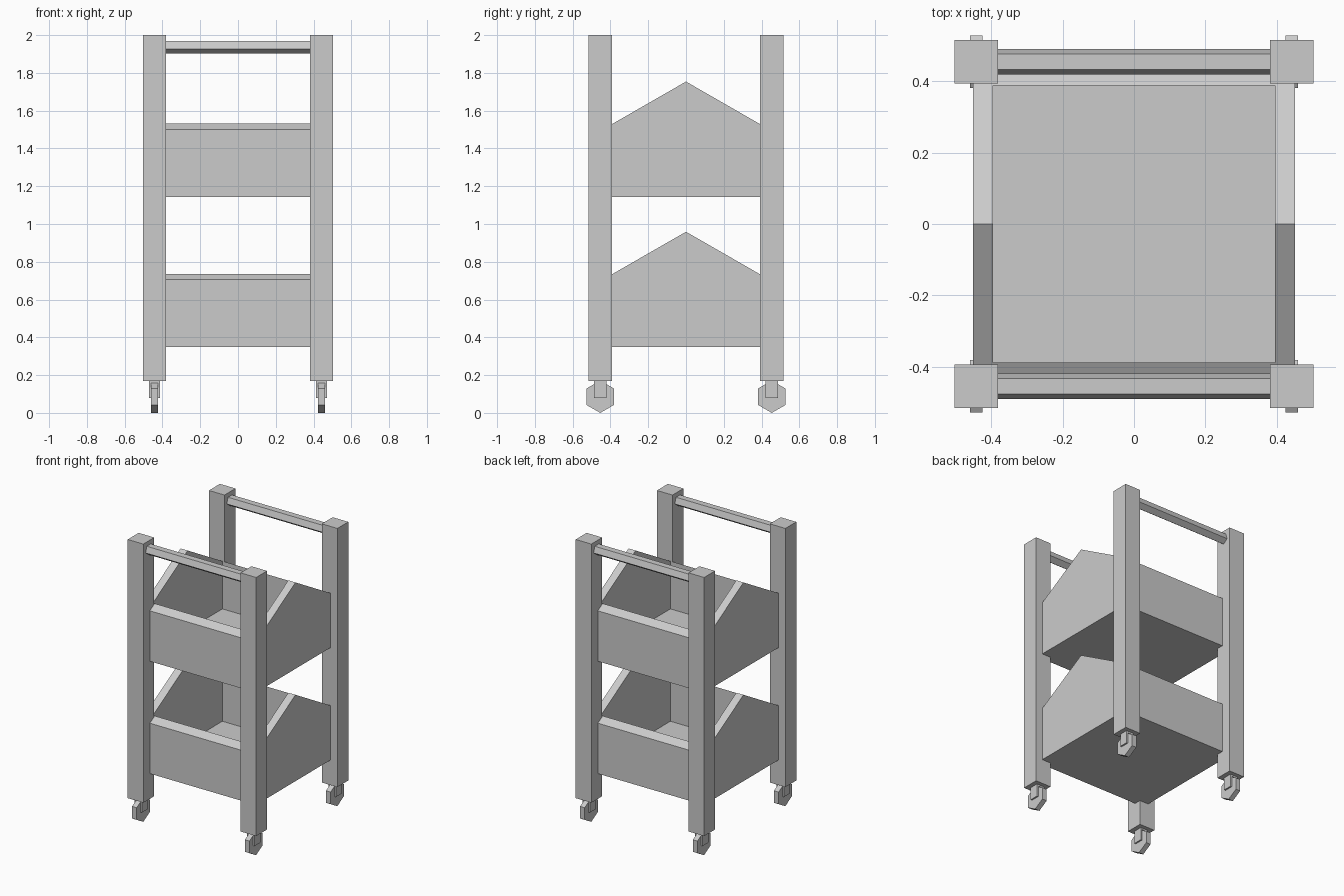
import bpy
from math import cos, sin, pi

if "Cube" in bpy.data.objects:
    bpy.data.objects.remove(bpy.data.objects["Cube"])

POST_X, POST_Y = 0.4415, 0.454     # post centre lines


def prism(name, profile, x0, x1):
    """Extrude a (y, z) outline, counter-clockwise seen from +x, along x."""
    n = len(profile)
    verts = [(x, y, z) for x in (x0, x1) for y, z in profile]
    faces = [tuple(reversed(range(n))), tuple(range(n, 2 * n))]
    faces += [(i, (i + 1) % n, n + (i + 1) % n, n + i) for i in range(n)]
    mesh = bpy.data.meshes.new(name)
    mesh.from_pydata(verts, [], faces)
    obj = bpy.data.objects.new(name, mesh)
    bpy.context.collection.objects.link(obj)
    return obj


def box(name, x0, x1, y0, y1, z0, z1):
    return prism(name, [(y0, z0), (y1, z0), (y1, z1), (y0, z1)], x0, x1)


def polygon(cy, cz, radius, sides):
    """Regular outline with one corner pointing down."""
    return [(cy + radius * cos(-pi / 2 + 2 * pi * i / sides),
             cz + radius * sin(-pi / 2 + 2 * pi * i / sides)) for i in range(sides)]


def tray(name, z):
    """Gabled bin: house-shaped block hollowed from above."""
    outer_y, eave, peak = 0.442, 0.357, 0.611
    obj = prism(name, [(-outer_y, z), (outer_y, z), (outer_y, z + eave),
                       (0, z + peak), (-outer_y, z + eave)], -0.45, 0.45)
    cutter = box(name + "_cutter", -0.394, 0.394, -0.388, 0.388, z + 0.05, z + 1)
    cutter.hide_render = True
    mod = obj.modifiers.new("hollow", 'BOOLEAN')
    mod.operation = 'DIFFERENCE'
    mod.solver = 'EXACT'
    mod.object = cutter
    bpy.context.view_layer.objects.active = obj
    bpy.ops.object.modifier_apply(modifier=mod.name)
    bpy.data.objects.remove(cutter)


# Two gabled trays
tray("lower_tray", 0.348)
tray("upper_tray", 1.143)

for sy, end in ((-1, "front"), (1, "back")):
    y = sy * POST_Y

    # Five-sided handle rail between the posts
    prism(end + "_handle_rail", polygon(y, 1.939, 0.0375, 5), -0.39, 0.39)

    for sx, side in ((-1, "left"), (1, "right")):
        x = sx * POST_X
        tag = f"{end}_{side}_"

        # Corner post
        box(tag + "post", x - 0.061, x + 0.061, y - 0.061, y + 0.061, 0.17, 2.0)

        # Caster: inverted-U fork around a six-sided wheel
        fork = [(-0.029, 0.08), (-0.018, 0.08), (-0.018, 0.158), (0.018, 0.158),
                (0.018, 0.08), (0.029, 0.08), (0.029, 0.172), (-0.029, 0.172)]
        f = prism(tag + "caster_fork", fork, -0.032, 0.032)
        f.rotation_euler.z = pi / 2
        f.location = (x, y, 0)
        prism(tag + "wheel", polygon(y, 0.0855, 0.0855, 6), x - 0.018, x + 0.018)
